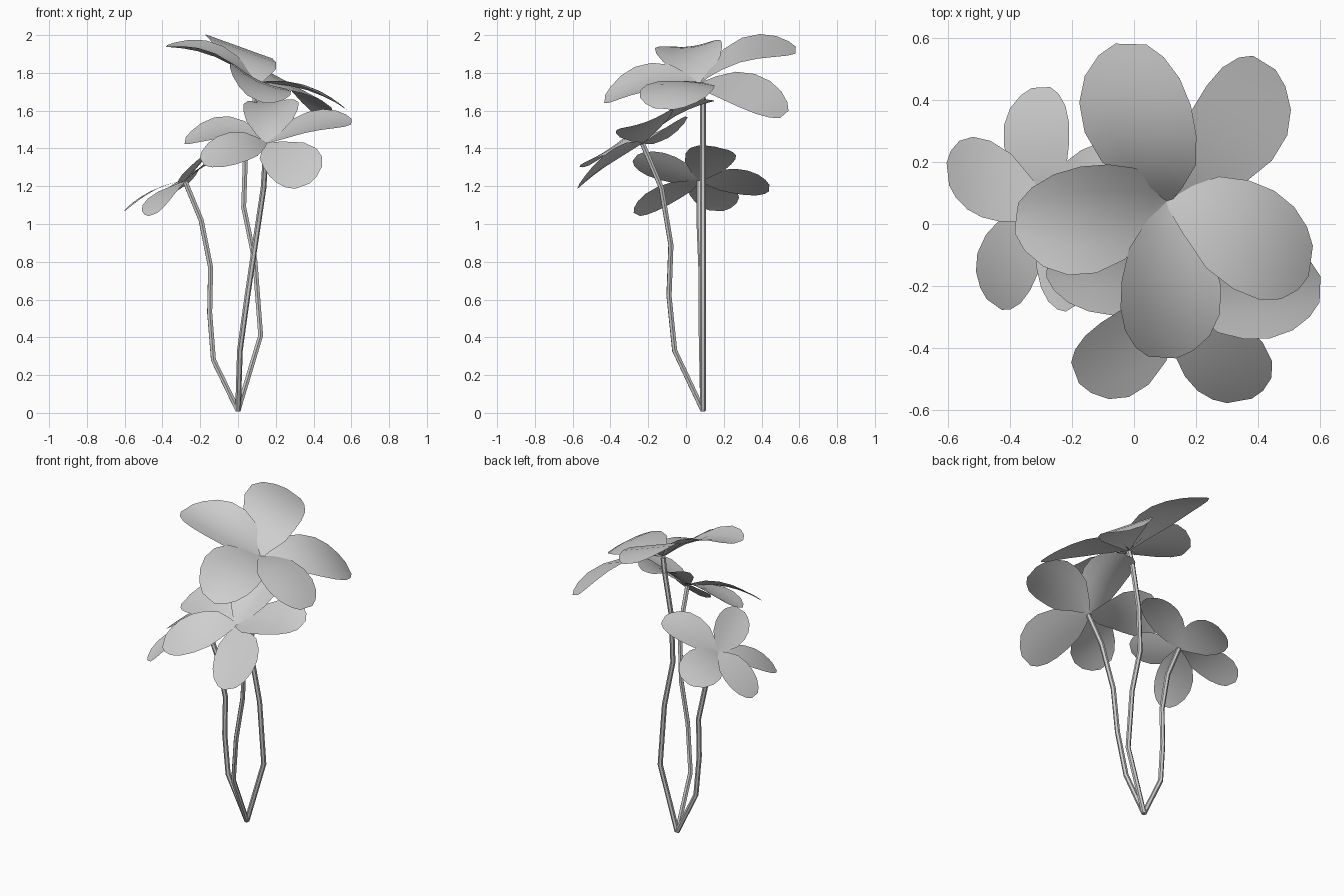
import bpy, bmesh
from mathutils import Vector

old = bpy.data.objects.get("Cube")
if old:
    bpy.data.objects.remove(old, do_unlink=True)

# One flat grey for the whole plant
grey = bpy.data.materials.new("light_grey")
grey.use_nodes = True
grey.diffuse_color = (0.62, 0.62, 0.62, 1)
grey.node_tree.nodes["Principled BSDF"].inputs["Base Color"].default_value = (0.62, 0.62, 0.62, 1)

# Petal outline: position along the spine and relative half width
OUTLINE = [(0, 0.08), (0.12, 0.42), (0.3, 0.84), (0.5, 1.0),
           (0.68, 1.0), (0.83, 0.85), (0.94, 0.58), (1.0, 0.28)]
ACROSS = [-1, -0.5, 0, 0.5, 1]


def add_petal(bm, centre, tip, side_a, side_b, cup):
    """Cupped sheet from the flower centre to the tip, through two widest edge points."""
    c, t, a, b = (Vector(p) for p in (centre, tip, side_a, side_b))
    axis, half = t - c, (b - a) / 2
    normal = axis.cross(half).normalized()
    if normal.z < 0:
        normal.negate()
    bow = normal * cup
    mid = (a + b) / 2 - bow
    m = min(0.72, max(0.5, (mid - c).dot(axis) / axis.length_squared))
    rows = []
    for s, w in OUTLINE:
        # Quadratic spine through centre, middle and tip
        spine = (c * ((s - m) * (s - 1) / m)
                 + mid * (s * (s - 1) / (m * (m - 1)))
                 + t * (s * (s - m) / (1 - m)))
        rows.append([bm.verts.new(spine + half * (u * w) + bow * (u * u * w * w))
                     for u in ACROSS])
    for r0, r1 in zip(rows, rows[1:]):
        for i in range(len(ACROSS) - 1):
            bm.faces.new((r0[i], r0[i + 1], r1[i + 1], r1[i]))


def make_flower(name, centre, petals):
    bm = bmesh.new()
    for petal in petals:
        add_petal(bm, centre, *petal)
    for f in bm.faces:
        f.smooth = True
        f.normal_update()
        if f.normal.z < 0:
            f.normal_flip()
    mesh = bpy.data.meshes.new(name)
    bm.to_mesh(mesh)
    bm.free()
    mesh.materials.append(grey)
    obj = bpy.data.objects.new(name, mesh)
    bpy.context.collection.objects.link(obj)


def make_stem(name, points):
    curve = bpy.data.curves.new(name, "CURVE")
    curve.dimensions = "3D"
    curve.bevel_depth = 0.015
    curve.bevel_resolution = 1
    curve.use_fill_caps = True
    line = curve.splines.new("POLY")
    line.points.add(len(points) - 1)
    for p, co in zip(line.points, points):
        p.co = (*co, 1)
    curve.materials.append(grey)
    obj = bpy.data.objects.new(name, curve)
    bpy.context.collection.objects.link(obj)
    bpy.ops.object.select_all(action="DESELECT")
    obj.select_set(True)
    bpy.context.view_layer.objects.active = obj
    bpy.ops.object.convert(target="MESH")
    bpy.ops.object.shade_smooth_by_angle()


# Petals: tip, two widest edge points, cup depth
make_flower("top_flower", (0.106, 0.074, 1.745), [
    ((-0.01, 0.58, 1.92), (-0.17, 0.35, 2.00), (0.19, 0.34, 1.87), 0.0),
    ((0.42, 0.52, 1.58), (0.22, 0.42, 1.77), (0.48, 0.26, 1.63), 0.0),
    ((0.57, -0.12, 1.61), (0.42, 0.12, 1.69), (0.37, -0.23, 1.72), -0.015),
    ((0.09, -0.43, 1.66), (-0.04, -0.20, 1.85), (0.28, -0.22, 1.70), 0.03),
    ((-0.38, 0.02, 1.94), (-0.14, -0.16, 1.91), (-0.10, 0.19, 1.95), 0.04),
])
make_flower("front_flower", (0.15, -0.23, 1.43), [
    ((0.17, 0.15, 1.65), (0.03, -0.02, 1.63), (0.32, -0.02, 1.64), 0.04),
    ((0.60, -0.21, 1.54), (0.40, -0.07, 1.60), (0.39, -0.37, 1.49), 0.02),
    ((0.34, -0.57, 1.20), (0.15, -0.46, 1.28), (0.43, -0.41, 1.38), 0.01),
    ((-0.19, -0.48, 1.33), (-0.06, -0.29, 1.48), (0.03, -0.53, 1.33), 0.01),
    ((-0.28, -0.13, 1.44), (-0.07, 0.00, 1.57), (-0.09, -0.29, 1.45), 0.02),
])
make_flower("side_flower", (-0.28, 0.07, 1.23), [
    ((-0.30, 0.44, 1.19), (-0.42, 0.27, 1.16), (-0.21, 0.28, 1.29), 0.0),
    ((-0.60, 0.16, 1.07), (-0.47, 0.27, 1.17), (-0.44, 0.01, 1.18), 0.0),
    ((-0.45, -0.26, 1.05), (-0.49, -0.06, 1.12), (-0.32, -0.18, 1.18), 0.01),
    ((-0.20, -0.27, 1.35), (-0.31, -0.16, 1.24), (-0.17, -0.07, 1.36), 0.01),
    ((0.03, 0.19, 1.40), (-0.14, 0.25, 1.33), (-0.07, 0.01, 1.39), 0.01),
])

# Thin bent stems meeting at the foot
make_stem("top_stem", [(0, 0.09, 0.012), (0.12, 0.09, 0.41), (0.09, 0.09, 0.80),
                       (0.03, 0.09, 1.09), (0.04, 0.09, 1.38), (0.09, 0.09, 1.66),
                       (0.106, 0.08, 1.735)])
make_stem("front_stem", [(0, 0.09, 0.012), (0.01, -0.06, 0.33), (0.05, -0.09, 0.62),
                         (0.09, -0.08, 0.89), (0.135, -0.13, 1.19), (0.15, -0.23, 1.425)])
make_stem("side_stem", [(0, 0.09, 0.012), (-0.13, 0.085, 0.28), (-0.15, 0.08, 0.53),
                        (-0.145, 0.08, 0.77), (-0.195, 0.07, 1.02), (-0.28, 0.07, 1.225)])
